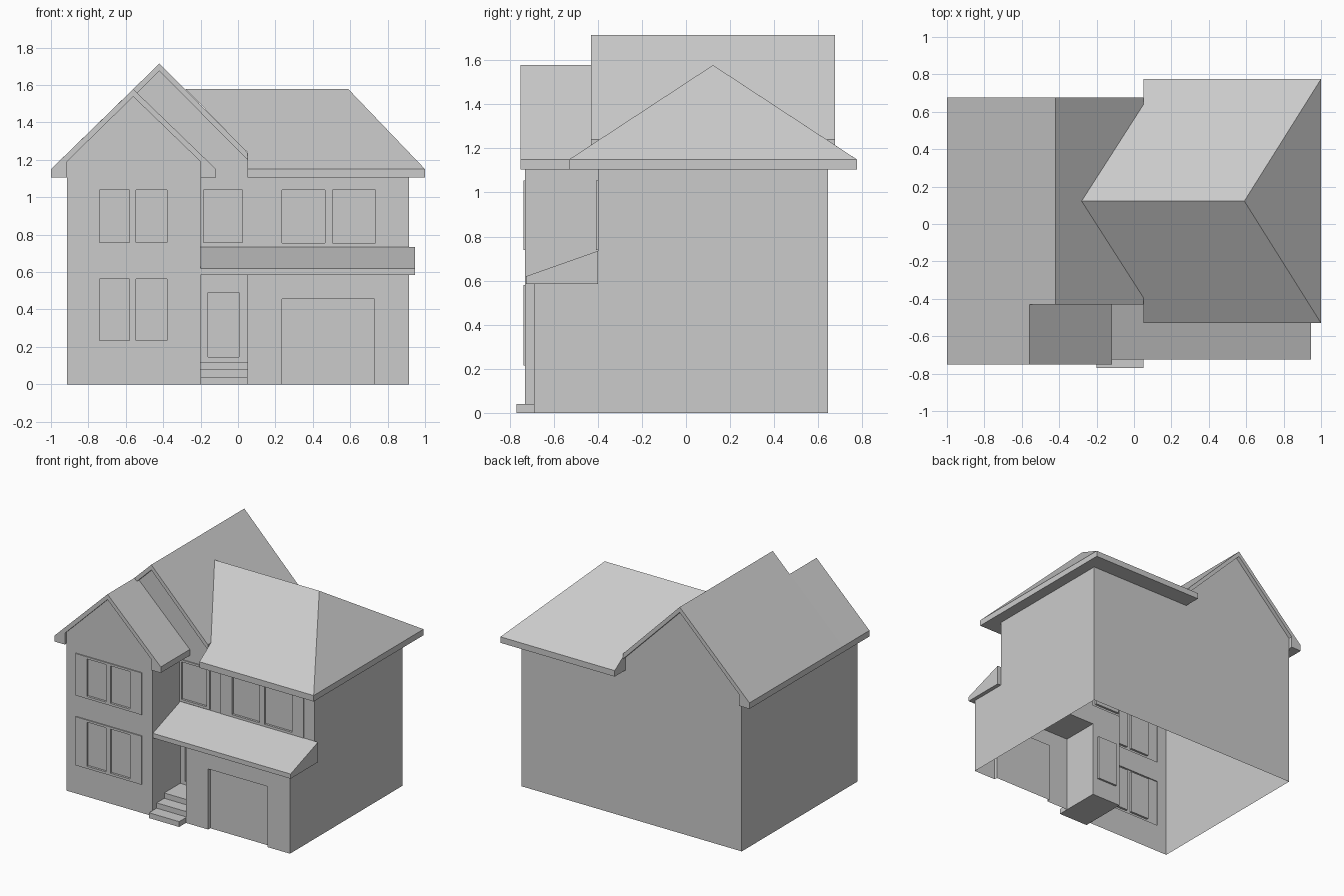
import bpy, bmesh

if "Cube" in bpy.data.objects:
    bpy.data.objects.remove(bpy.data.objects["Cube"])


def mesh_object(name, faces):
    """Object from a list of point loops; coincident points are welded."""
    bm = bmesh.new()
    for loop in faces:
        bm.faces.new([bm.verts.new(p) for p in loop])
    bmesh.ops.remove_doubles(bm, verts=bm.verts, dist=0.0005)
    bmesh.ops.dissolve_limit(bm, angle_limit=0.01, verts=bm.verts, edges=bm.edges)
    me = bpy.data.meshes.new(name)
    bm.to_mesh(me)
    bm.free()
    ob = bpy.data.objects.new(name, me)
    bpy.context.collection.objects.link(ob)
    return ob


def prism(name, pts, a, b, axis):
    """Closed solid: 2D profile (other horizontal axis, z) swept from a to b."""
    place = (lambda p, t: (t, p[0], p[1])) if axis == 'x' else (lambda p, t: (p[0], t, p[1]))
    bm = bmesh.new()
    lo = [bm.verts.new(place(p, a)) for p in pts]
    hi = [bm.verts.new(place(p, b)) for p in pts]
    bm.faces.new(lo)
    bm.faces.new(hi)
    for i in range(len(pts)):
        j = (i + 1) % len(pts)
        bm.faces.new((lo[i], lo[j], hi[j], hi[i]))
    bmesh.ops.recalc_face_normals(bm, faces=bm.faces)
    me = bpy.data.meshes.new(name)
    bm.to_mesh(me)
    bm.free()
    bpy.context.collection.objects.link(bpy.data.objects.new(name, me))


def relief(name, rects):
    """Front-facing wall with stepped depth; rects (x0, x1, z0, z1, y), later ones win."""
    xs = sorted({v for r in rects for v in r[:2]})
    zs = sorted({v for r in rects for v in r[2:4]})

    def depth(i, j):
        cx, cz = (xs[i] + xs[i + 1]) / 2, (zs[j] + zs[j + 1]) / 2
        return [r[4] for r in rects if r[0] < cx < r[1] and r[2] < cz < r[3]][-1]

    faces = []
    for i in range(len(xs) - 1):
        for j in range(len(zs) - 1):
            x0, x1, z0, z1, d = xs[i], xs[i + 1], zs[j], zs[j + 1], depth(i, j)
            faces.append([(x0, d, z0), (x1, d, z0), (x1, d, z1), (x0, d, z1)])
            if i + 2 < len(xs) and depth(i + 1, j) != d:
                e = depth(i + 1, j)
                faces.append([(x1, d, z0), (x1, e, z0), (x1, e, z1), (x1, d, z1)])
            if j + 2 < len(zs) and depth(i, j + 1) != d:
                e = depth(i, j + 1)
                faces.append([(x0, d, z1), (x1, d, z1), (x1, e, z1), (x0, e, z1)])
    mesh_object(name, faces)


def side_wall(name, x, y0, y1, z0, z1, s):
    q = [(x, y0, z0), (x, y1, z0), (x, y1, z1), (x, y0, z1)]
    mesh_object(name, [q if s > 0 else q[::-1]])


def window(x0, x1, z0, z1, y, panes):
    """Raised surround with recessed panes."""
    return [(x0, x1, z0, z1, y - 0.008)] + [(a, b, z0 + 0.018, z1 - 0.016, y + 0.008) for a, b in panes]


L, R, WING, ENTRY = -0.915, 0.915, -0.2, 0.05
FRONT, MID, GARAGE, BACK = -0.73, -0.40, -0.69, 0.645
EAVE, CAN = 1.105, 0.585

# Front walls with windows, door and garage door
pair = [(-0.74, -0.58), (-0.545, -0.38)]
relief("left_wing_front", [(L, WING, 0, EAVE, FRONT)]
       + window(-0.835, -0.285, 0.215, 0.58, FRONT, pair)
       + window(-0.835, -0.285, 0.74, 1.055, FRONT, pair))
relief("upper_front_wall", [(WING, R, CAN, EAVE, MID)]
       + window(WING, ENTRY, 0.74, 1.055, MID, [(-0.185, 0.025)])
       + window(0.135, 0.83, 0.738, 1.055, MID, [(0.235, 0.465), (0.505, 0.735)]))
relief("entry_wall", [(WING, ENTRY, 0, CAN, MID), (-0.16, 0.005, 0.145, 0.49, MID + 0.015)])
relief("garage_front", [(ENTRY, R, 0, CAN, GARAGE), (0.235, 0.73, 0, 0.455, GARAGE + 0.025)])

# Side walls
side_wall("left_wall", L, FRONT, BACK, 0, 1.19, -1)
side_wall("wing_inner_wall", WING, FRONT, MID, 0, 1.19, 1)
side_wall("entry_side_wall", ENTRY, GARAGE, MID, 0, CAN, -1)
side_wall("garage_side_wall", R, GARAGE, MID, 0, CAN, 1)
side_wall("right_wall", R, MID, BACK, 0, EAVE, 1)

# Gable walls and back wall
big = [(L, EAVE), (ENTRY, EAVE), (ENTRY, 1.20), (-0.42, 1.675), (L, 1.19)]
small = [(L, EAVE), (WING, EAVE), (WING, 1.19), (-0.56, 1.538), (L, 1.19)]
mesh_object("main_gable_wall", [[(x, MID, z) for x, z in big]])
mesh_object("front_gable_wall", [[(x, FRONT, z) for x, z in small]])
mesh_object("back_wall", [[(R, BACK, 0), (L, BACK, 0), (L, BACK, EAVE), (R, BACK, EAVE)],
                          [(x, BACK, z) for x, z in big[::-1]]])

# Gable roofs with boxed eaves
left_eave = [(L, 1.19), (L, EAVE), (-1, EAVE), (-1, 1.15)]
prism("main_gable_roof", [(-0.42, 1.715), (0.05, 1.24), (0.05, 1.20), (-0.42, 1.675)] + left_eave,
      -0.43, 0.675, 'y')
prism("front_gable_roof", [(-0.56, 1.578), (-0.117, 1.15), (-0.117, EAVE), (WING, EAVE),
                           (WING, 1.19), (-0.56, 1.538)] + left_eave, -0.75, -0.405, 'y')

# Hip roof: slopes, fascia, soffit
yf, yb, yc, top = -0.53, 0.775, 0.1225, 1.15
peak_l, peak_r = (-0.28, yc, 1.578), (0.59, yc, 1.578)
fl, fr, br, bl = (0.05, yf, top), (1, yf, top), (1, yb, top), (0.05, yb, top)
vf, vb = (0.05, -0.393, 1.24), (0.05, 0.638, 1.24)


def low(p):
    return (p[0], p[1], EAVE)


faces = [[fl, fr, peak_r, peak_l, vf], [br, bl, vb, peak_l, peak_r], [fr, br, peak_r]]
for a, b in ((fl, fr), (fr, br), (br, bl)):
    faces.append([low(a), low(b), b, a])
faces.append([(0.05, MID, EAVE), low(fl), fl, vf])
faces.append([low(bl), (0.05, BACK, EAVE), vb, bl])
for x0, x1, y0, y1 in ((0.05, 1, yf, MID), (R, 1, MID, BACK), (0.05, 1, BACK, yb)):
    faces.append([(x0, y0, EAVE), (x0, y1, EAVE), (x1, y1, EAVE), (x1, y0, EAVE)])
mesh_object("hip_roof", faces)

# Sloped canopy over entry and garage
prism("canopy_roof", [(-0.725, CAN), (-0.725, 0.62), (MID, 0.735), (MID, CAN)], WING, 0.945, 'x')

# Entry steps
prism("entry_steps", [(MID, 0), (-0.77, 0), (-0.77, 0.04), (-0.68, 0.04), (-0.68, 0.08),
                      (-0.59, 0.08), (-0.59, 0.12), (MID, 0.12)], WING, ENTRY, 'x')
